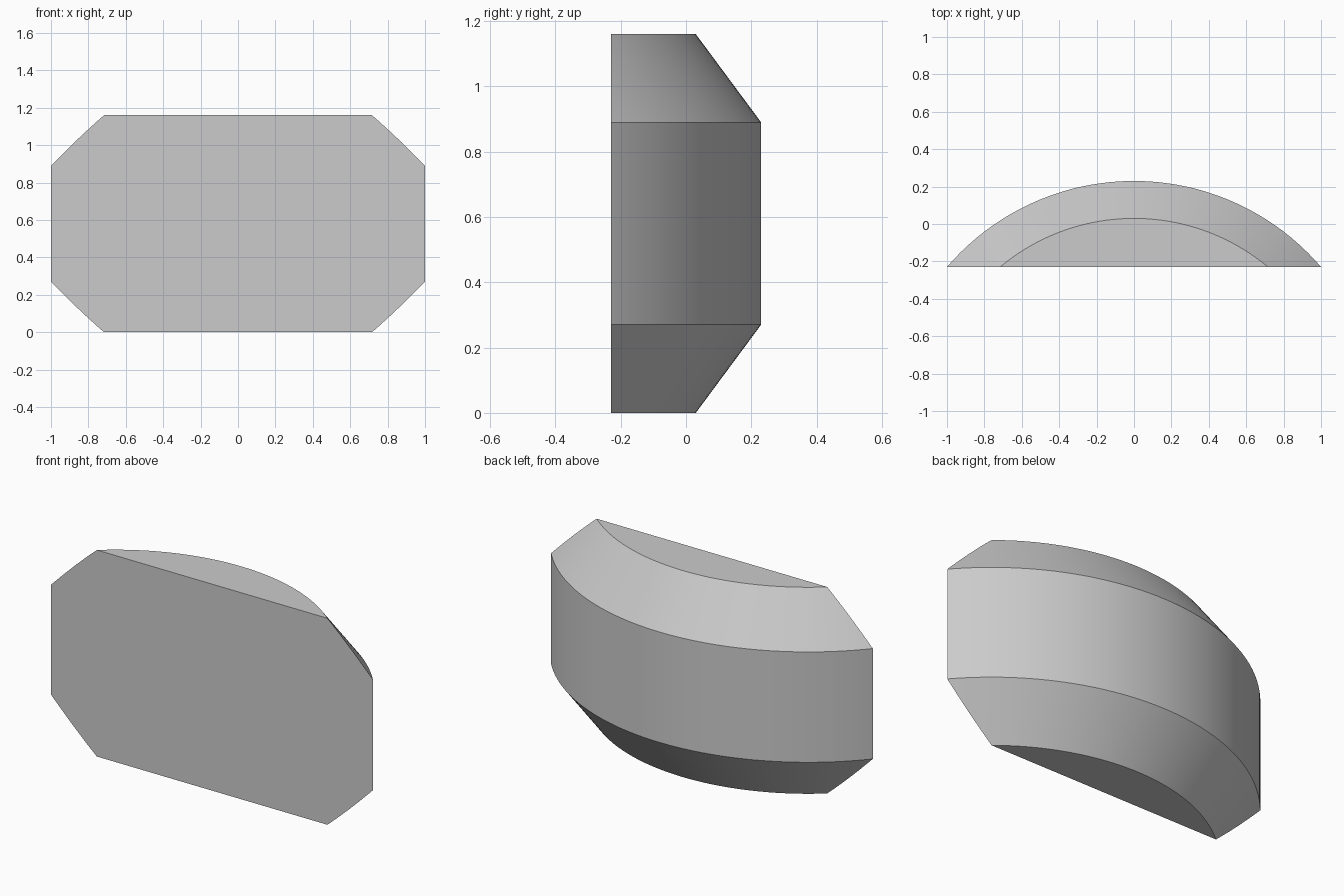
import bpy
import bmesh
import math
from mathutils import Vector

cube = bpy.data.objects.get("Cube")
if cube:
    bpy.data.objects.remove(cube, do_unlink=True)

HEIGHT, BEVEL_Z = 1.16, 0.27       # overall height, height of each sloped band
R_OUT, R_IN = 1.317, 1.117         # radius of the middle band and of the ends
FLAT_Y = -0.23                     # plane of the flat front
AXIS_Y = 0.23 - R_OUT              # axis of the turned body
SEGMENTS = 192

grey = bpy.data.materials.new("plain grey")
grey.use_nodes = True
colour = (0.6, 0.6, 0.6, 1)
grey.diffuse_color = colour
grey.node_tree.nodes["Principled BSDF"].inputs["Base Color"].default_value = colour

# Turned body: a drum with sloped shoulders
bm = bmesh.new()
profile = [(R_IN, 0), (R_OUT, BEVEL_Z), (R_OUT, HEIGHT - BEVEL_Z), (R_IN, HEIGHT)]
rings = []
for radius, z in profile:
    angles = [math.tau * i / SEGMENTS for i in range(SEGMENTS)]
    rings.append([bm.verts.new((radius * math.cos(a), AXIS_Y + radius * math.sin(a), z))
                  for a in angles])
for low, high in zip(rings, rings[1:]):
    for i in range(SEGMENTS):
        j = (i + 1) % SEGMENTS
        bm.faces.new((low[i], low[j], high[j], high[i]))
bm.faces.new(rings[0][::-1])
bm.faces.new(rings[-1])

# Slice off everything in front of the flat face and close the cut
cut = bmesh.ops.bisect_plane(
    bm, geom=bm.verts[:] + bm.edges[:] + bm.faces[:], dist=1e-6,
    plane_co=Vector((0, FLAT_Y, 0)), plane_no=Vector((0, 1, 0)), clear_inner=True)
rim = [e for e in cut["geom_cut"] if isinstance(e, bmesh.types.BMEdge)]
bmesh.ops.contextual_create(bm, geom=rim)
bmesh.ops.recalc_face_normals(bm, faces=bm.faces[:])

mesh = bpy.data.meshes.new("curved_block")
bm.to_mesh(mesh)
bm.free()
mesh.materials.append(grey)
block = bpy.data.objects.new("curved_block", mesh)
bpy.context.collection.objects.link(block)

# Smooth round bands with sharp borders
bpy.ops.object.select_all(action="DESELECT")
block.select_set(True)
bpy.context.view_layer.objects.active = block
bpy.ops.object.shade_smooth_by_angle(angle=math.radians(25))
